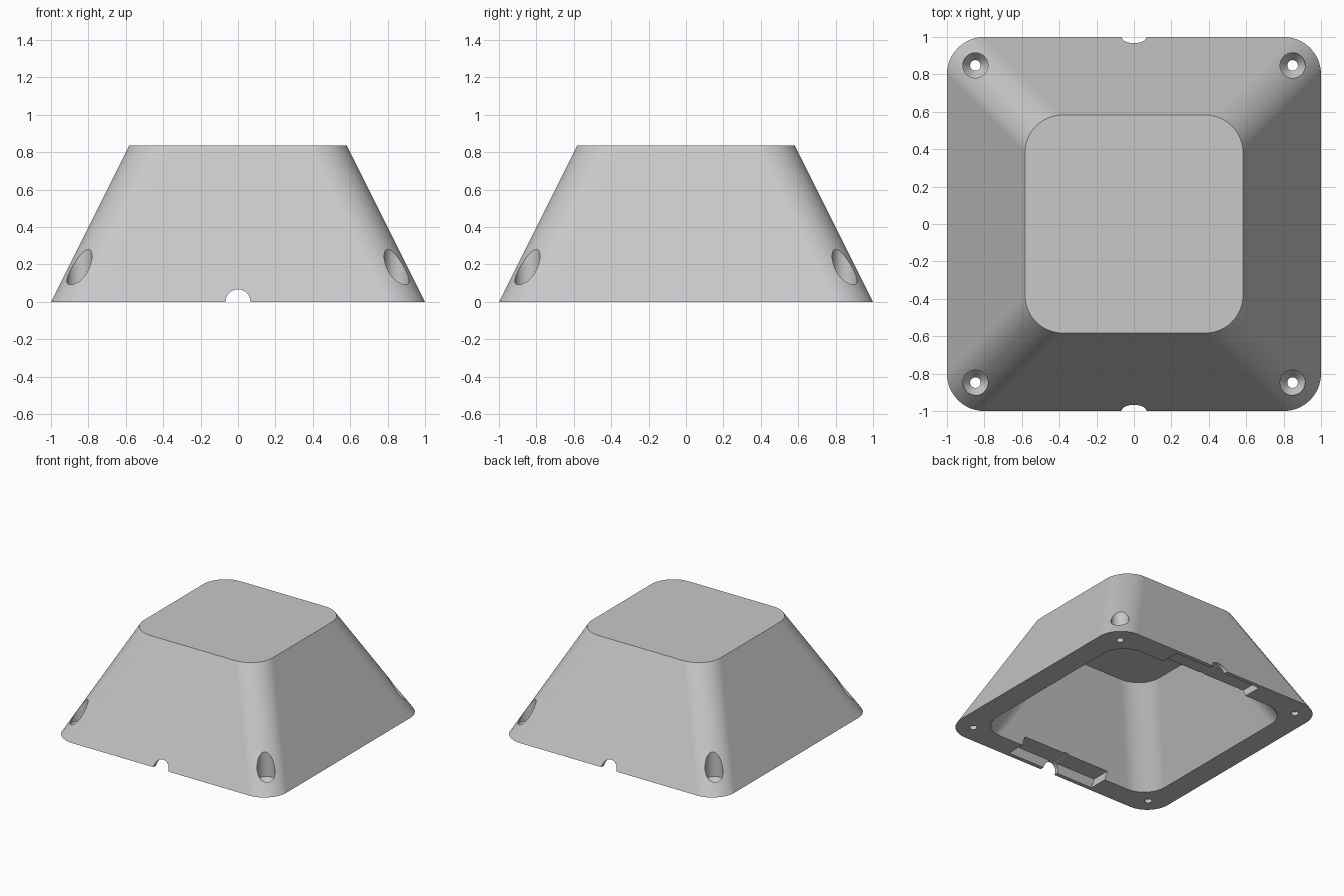
import bpy
import bmesh
from math import cos, sin, pi

cube = bpy.data.objects.get("Cube")
if cube:
    bpy.data.objects.remove(cube, do_unlink=True)

HEIGHT = 0.835
SLOPE = 0.5        # inward run of the walls per unit of height
CORNER = 0.2

grey = bpy.data.materials.new("light grey plastic")
grey.use_nodes = True
colour = (0.58, 0.58, 0.58, 1)
grey.diffuse_color = colour
bsdf = next(n for n in grey.node_tree.nodes if n.type == 'BSDF_PRINCIPLED')
bsdf.inputs["Base Color"].default_value = colour


def loft(name, rings):
    """Closed solid skinned through rings that have equal point counts."""
    bm = bmesh.new()
    loops = [[bm.verts.new(p) for p in ring] for ring in rings]
    count = len(loops[0])
    for low, high in zip(loops, loops[1:]):
        for i in range(count):
            j = (i + 1) % count
            bm.faces.new((low[i], low[j], high[j], high[i]))
    bm.faces.new(loops[0][::-1])
    bm.faces.new(loops[-1])
    bmesh.ops.recalc_face_normals(bm, faces=bm.faces)
    mesh = bpy.data.meshes.new(name)
    bm.to_mesh(mesh)
    bm.free()
    mesh.materials.append(grey)
    obj = bpy.data.objects.new(name, mesh)
    bpy.context.collection.objects.link(obj)
    return obj


def rounded_square(half, z, steps=16):
    inner = half - CORNER
    points = []
    for quarter in range(4):
        mid = pi / 4 + quarter * pi / 2
        cx = inner if cos(mid) > 0 else -inner
        cy = inner if sin(mid) > 0 else -inner
        for s in range(steps + 1):
            a = quarter * pi / 2 + s * pi / 2 / steps
            points.append((cx + CORNER * cos(a), cy + CORNER * sin(a), z))
    return points


def tapered_block(name, half, z0, z1):
    return loft(name, [rounded_square(half - SLOPE * z, z) for z in (z0, z1)])


def circle(radius, steps=40):
    return [(radius * cos(2 * pi * i / steps), radius * sin(2 * pi * i / steps))
            for i in range(steps)]


# Tapered shell and its hollow
housing = tapered_block("housing", 1.0, 0, HEIGHT)
cutters = [tapered_block("cavity", 0.814, -0.1, HEIGHT - 0.167)]

# Countersunk screw holes in the four corners
screw_profile = [(0.028, -0.1), (0.028, 0.03), (0.067, 0.08), (0.067, 0.5)]
for sx in (-1, 1):
    for sy in (-1, 1):
        cutters.append(loft("screw_hole", [
            [(sx * 0.848 + x, sy * 0.848 + y, z) for x, y in circle(r)]
            for r, z in screw_profile]))

# Cable notches and the wide slots behind them, front and back
slot_profile = [(0.992, -0.05), (0.937, 0.06), (0.7, 0.06), (0.7, -0.05)]
for side in (-1, 1):
    cutters.append(loft("cable_notch", [
        [(x, side * y, z) for x, z in circle(0.067)] for y in (0.7, 1.1)]))
    cutters.append(loft("rim_slot", [
        [(x, side * y, z) for y, z in slot_profile] for x in (-0.4, 0.4)]))

# Cut the openings, then discard the cutters
bpy.ops.object.select_all(action='DESELECT')
bpy.context.view_layer.objects.active = housing
housing.select_set(True)
for cutter in cutters:
    cutter.hide_render = True
    mod = housing.modifiers.new("cut", 'BOOLEAN')
    mod.operation = 'DIFFERENCE'
    mod.solver = 'EXACT'
    mod.object = cutter
    bpy.ops.object.modifier_apply(modifier=mod.name)
    bpy.data.objects.remove(cutter, do_unlink=True)

# Smooth corners with crisp edges
bpy.ops.object.shade_smooth_by_angle(angle=pi / 7)
weighted = housing.modifiers.new("weighted_normals", 'WEIGHTED_NORMAL')
weighted.keep_sharp = True
